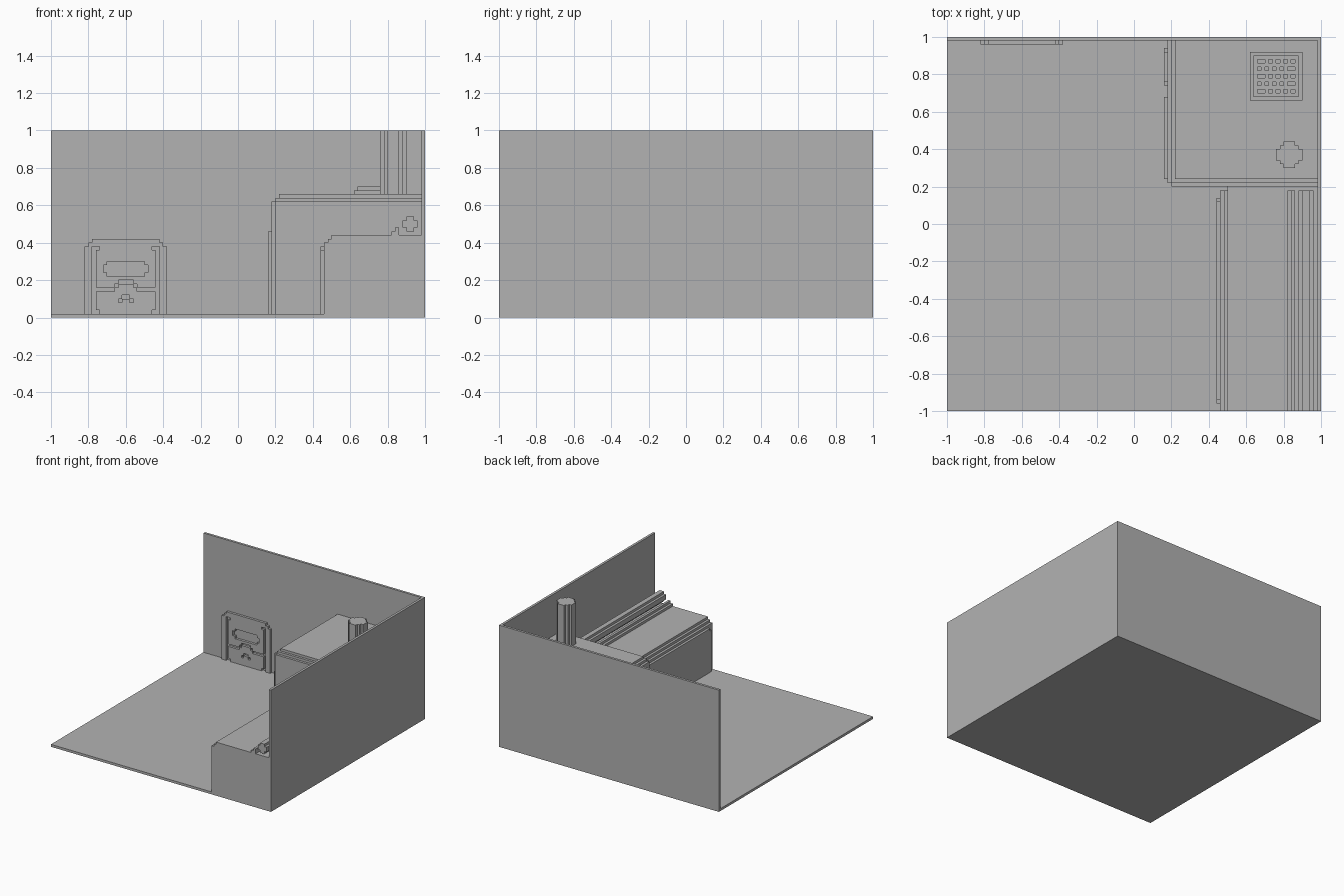
import bpy, bmesh

if "Cube" in bpy.data.objects:
    bpy.data.objects.remove(bpy.data.objects["Cube"], do_unlink=True)

U = 0.02  # block size; all measures below are in blocks

grey = bpy.data.materials.new("plain_grey")
grey.use_nodes = True
COLOR = (0.448, 0.448, 0.448, 1)
grey.diffuse_color = COLOR
grey.node_tree.nodes["Principled BSDF"].inputs["Base Color"].default_value = COLOR


def cells(rects):
    return {(a, b) for a0, a1, b0, b1 in rects
            for a in range(a0, a1) for b in range(b0, b1)}


def build(name, axis, start, end, rects, holes=()):
    """Extrude a blocky outline (rectangles minus holes) along an axis."""
    solid = cells(rects) - cells(holes)
    order = {"x": lambda a, b, d: (d, a, b),
             "y": lambda a, b, d: (a, d, b),
             "z": lambda a, b, d: (a, b, d)}[axis]
    bm = bmesh.new()
    verts = {}

    def vert(a, b, d):
        key = order(a, b, d)
        if key not in verts:
            verts[key] = bm.verts.new([c * U for c in key])
        return verts[key]

    for a, b in solid:
        ring = [(a, b), (a + 1, b), (a + 1, b + 1), (a, b + 1)]
        for d in (start, end):
            bm.faces.new([vert(p, q, d) for p, q in ring])
        beyond = [(a, b - 1), (a + 1, b), (a, b + 1), (a - 1, b)]
        for i, other in enumerate(beyond):
            if other not in solid:
                p, q = ring[i], ring[(i + 1) % 4]
                bm.faces.new([vert(*p, start), vert(*q, start),
                              vert(*q, end), vert(*p, end)])
    bmesh.ops.recalc_face_normals(bm, faces=bm.faces)
    bmesh.ops.dissolve_limit(bm, angle_limit=0.01, verts=bm.verts, edges=bm.edges)
    mesh = bpy.data.meshes.new(name)
    bm.to_mesh(mesh)
    bm.free()
    mesh.materials.append(grey)
    obj = bpy.data.objects.new(name, mesh)
    bpy.context.collection.objects.link(obj)
    return obj


def mirrored(rects, centre):
    return rects + [(2 * centre - a1, 2 * centre - a0, b0, b1)
                    for a0, a1, b0, b1 in rects]


# Room shell
build("floor", "z", 0, 1, [(-50, 50, -50, 50)])
build("back_wall", "y", 49, 50, [(-50, 50, 1, 50)])
build("side_wall", "x", 49, 50, [(-50, 49, 1, 50)])

# Tall counter with stepped top edge and clipped corner
build("counter_body", "z", 1, 31, [(9, 49, 11, 49), (10, 49, 10, 49)])
build("counter_lip", "z", 31, 32, [(10, 49, 11, 49)])
build("counter_top", "z", 32, 33, [(11, 49, 12, 49)])
build("counter_side_panel", "x", 8, 9, [(12, 34, 1, 23)])
build("counter_side_door", "x", 8, 9, [(37, 47, 1, 22), (38, 46, 22, 23)])

# Low bench with stepped edge, rail and pipe
build("bench_body", "y", -50, 9,
      [(23, 49, 1, 20), (24, 49, 20, 21), (25, 49, 21, 22)])
build("bench_end", "y", 9, 10, [(25, 49, 1, 22)])
build("bench_side_panel", "x", 22, 23, [(-48, 7, 1, 18), (-47, 6, 18, 19)])
build("bench_rail", "y", -50, 9, [(41, 43, 22, 23), (42, 43, 23, 24)])
build("bench_pipe", "y", -50, 9, [(45, 47, 23, 27), (44, 48, 24, 26)])

# Round post on the counter
build("post", "z", 33, 50,
      [(40, 43, 15, 22), (39, 44, 16, 21), (38, 45, 17, 20)])

# Vent with staggered slots
build("vent_base", "z", 33, 34, [(31, 45, 33, 46)])
slots = []
for row in range(5):
    y = 35 + 2 * row
    for col in range(5):
        if row % 2 == 0:
            x0, x1 = 34 + 2 * col - (col == 0), 35 + 2 * col
        else:
            x0, x1 = 33 + 2 * col, 34 + 2 * col + (col == 4)
        slots.append((x0, x1, y, y + 1))
build("vent_grille", "z", 34, 35, [(32, 44, 34, 45)], slots)

# Wall hatch with grooves, window and small vent
hatch_outline = [(-41, -19, 1, 19), (-40, -20, 19, 20), (-39, -21, 20, 21)]
grooves = mirrored([(-39, -38, 1, 19), (-38, -37, 18, 19), (-38, -37, 1, 2),
                    (-38, -33, 7, 8), (-33, -32, 8, 9), (-32, -30, 9, 10)], -30)
window = [(-35, -25, 11, 15), (-36, -24, 12, 14)]
hatch_vent = mirrored([(-32, -31, 4, 5), (-31, -30, 5, 6)], -30)
build("wall_hatch", "y", 48, 49, hatch_outline, grooves + window + hatch_vent)
